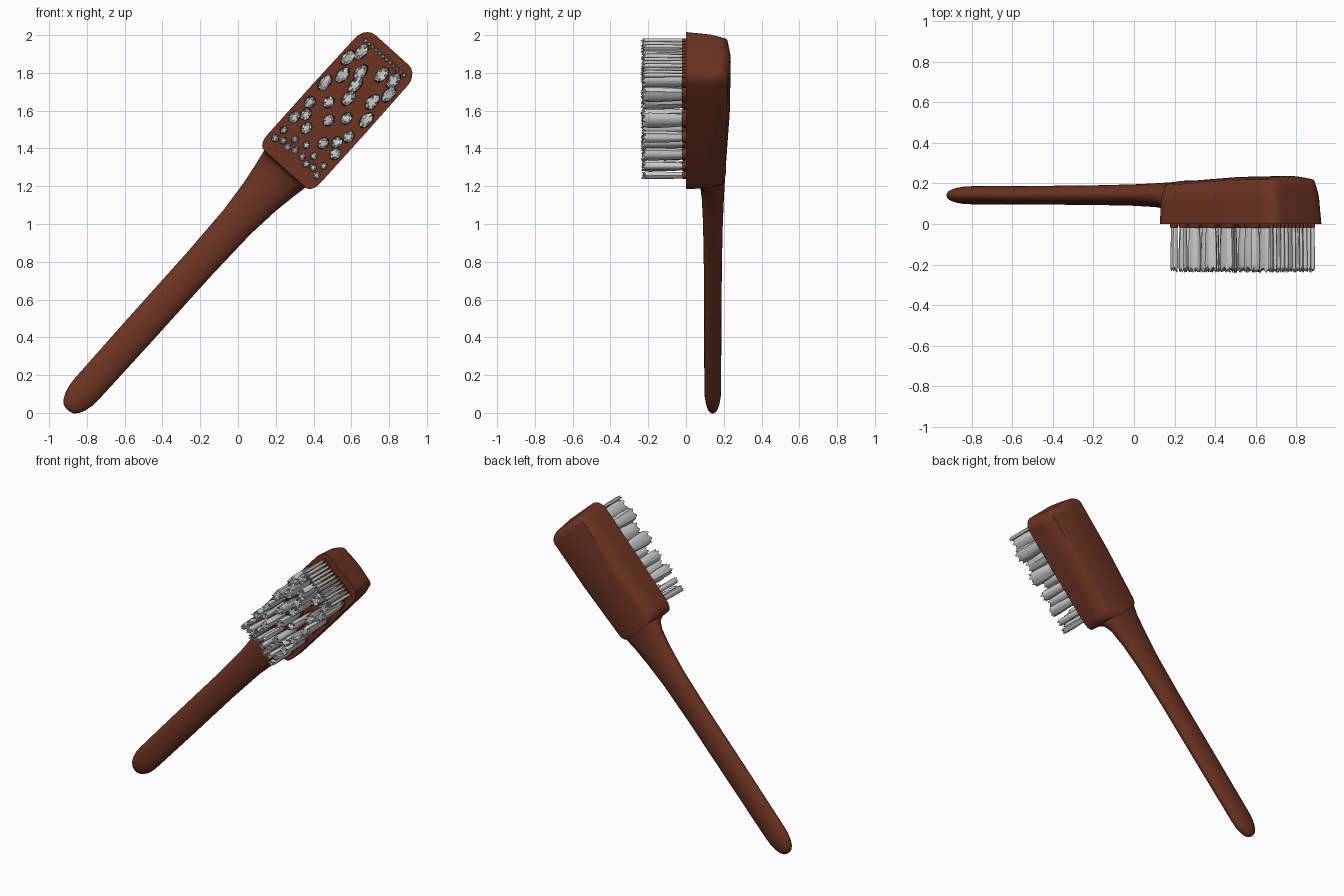
import bpy, bmesh, math, random
from mathutils import Vector

if "Cube" in bpy.data.objects:
    bpy.data.objects.remove(bpy.data.objects["Cube"])

random.seed(4)
ANG = math.radians(48)
U = Vector((math.cos(ANG), 0, math.sin(ANG)))      # along the brush
V = Vector((math.sin(ANG), 0, -math.cos(ANG)))     # across the brush
A = Vector((0.262, 0, 1.307))                      # middle of the head's lower edge


def world(s, v, y):
    return A + U * s + V * v + Vector((0, y, 0))


def loft(bm, rings):
    loops = [[bm.verts.new(p) for p in ring] for ring in rings]
    n = len(loops[0])
    for a, b in zip(loops, loops[1:]):
        for i in range(n):
            j = (i + 1) % n
            bm.faces.new((a[i], a[j], b[j], b[i]))
    bm.faces.new(loops[0])
    bm.faces.new(loops[-1])


def finish(name, bm, mat=None, angle=45):
    bmesh.ops.recalc_face_normals(bm, faces=bm.faces)
    me = bpy.data.meshes.new(name)
    bm.to_mesh(me)
    bm.free()
    ob = bpy.data.objects.new(name, me)
    bpy.context.collection.objects.link(ob)
    if mat:
        me.materials.append(mat)
    bpy.ops.object.select_all(action='DESELECT')
    ob.select_set(True)
    bpy.context.view_layer.objects.active = ob
    bpy.ops.object.shade_smooth_by_angle(angle=math.radians(angle))


def body_ring(s, w, yf, yb, qf=0, qb=0, lean=0, n=48):
    # section between ellipse (q = 0) and rectangle (q = 1), separately front and back
    pts = []
    for i in range(n):
        t = 2 * math.pi * i / n
        c, d = math.cos(t), math.sin(t)
        q = qb if d > 0 else qf
        k = 1 - q + q / max(abs(c), abs(d))
        y = (yf + yb) / 2 + d * k * (yb - yf) / 2
        pts.append(world(s - lean * y, c * k * w * (1 - qf * y / 4), y))
    return pts


wood = bpy.data.materials.new("brown_wood")
wood.diffuse_color = (0.15, 0.034, 0.016, 1)
wood.use_nodes = True
wood.node_tree.nodes["Principled BSDF"].inputs["Base Color"].default_value = wood.diffuse_color
quarter = [math.pi / 2 * k / 5 for k in range(6)]

# rounded handle tip
rings = [body_ring(-1.738 + .15 * (1 - math.cos(t)), .014 + .071 * math.sin(t),
                   .132 - .035 * math.sin(t), .150 + .036 * math.sin(t)) for t in quarter]
# handle, widening towards the head: s, half width, front y, back y
for s, w, yf, yb in [(-1.2, .088, .096, .187), (-.7, .089, .094, .19), (-.4, .096, .09, .195),
                     (-.22, .113, .083, .201), (-.1, .132, .071, .206)]:
    rings.append(body_ring(s, w, yf, yb))
# curved neck up to the lip
rings.append(body_ring(-.045, .144, .058, .209, .3, .2))
rings.append(body_ring(-.025, .149, .040, .210, .6, .25))
# head: flat front with rounded corners at both ends
for t in quarter:
    rings.append(body_ring(-.021 + .07 * (1 - math.cos(t)), .19 - .04 * (1 - math.sin(t)),
                           0, .213, 1, .35))
rings.append(body_ring(.40, .191, 0, .232, 1, .45))
for t in reversed(quarter):
    k = 1 - math.sin(t)
    rings.append(body_ring(.827 - .085 * (1 - math.cos(t)), .188 - .07 * k,
                           0, .237 - .05 * k, 1, .55, .12 * math.cos(t)))
bm = bmesh.new()
loft(bm, rings)
finish("brush_body", bm, wood, 50)


def both_sides(points):
    return [(s, v * m) for s, v in points for m in (-1, 1)]


# bristle tufts: half length, half width, places (along, across) on the head
tufts = [
    (.050, .030, both_sides([(.46, .148), (.552, .106), (.64, .146), (.71, .115)])
     + [(.692, .047), (.628, -.045), (.56, -.02), (.483, 0)]),
    (.036, .028, both_sides([(.397, .064), (.33, .138), (.268, .11), (.216, .146), (.216, .06)])
     + [(.326, 0)]),
    (.022, .019, both_sides([(.067, .147), (.085, .106), (.074, .067), (.089, .025),
                             (.132, .067), (.128, .142)]) + [(.149, 0)]),
    (.013, .011, [(.77, .025 * (i - 5.5)) for i in range(12)]),
]
N = 18


def tuft_ring(s, v, a, b, ys, lumps):
    pts = []
    for i in range(N):
        t = 2 * math.pi * i / N
        pts.append(world(s + a * lumps[i] * math.cos(t), v + b * lumps[i] * math.sin(t), ys[i]))
    return pts


bristles, sockets = bmesh.new(), bmesh.new()
even = [1] * N
for a, b, places in tufts:
    for s, v in places:
        lumps = [random.uniform(.86, 1.06) for _ in range(N)]
        # tuft flares from the root
        stack = [tuft_ring(s, v, a * f, b * f, [y] * N, lumps)
                 for y, f in ((.01, .72), (-.05, .86), (-.13, .97), (-.195, 1))]
        # ragged tips around an uneven middle
        tips = [(-.216 if i % 3 else -.238) + random.uniform(-.004, .006) for i in range(N)]
        stack.append(tuft_ring(s, v, a * .93, b * .93, tips, lumps))
        inner = [random.uniform(-.232, -.212) for _ in range(N)]
        stack.append(tuft_ring(s, v, a * .5, b * .5, inner, even))
        loft(bristles, stack)
        # brown socket at the root
        loft(sockets, [tuft_ring(s, v, a * f, b * f, [y] * N, even)
                       for y, f in ((.01, 1), (-.012, .98), (-.02, .8))])
finish("bristle_tufts", bristles)
finish("bristle_sockets", sockets, wood)
